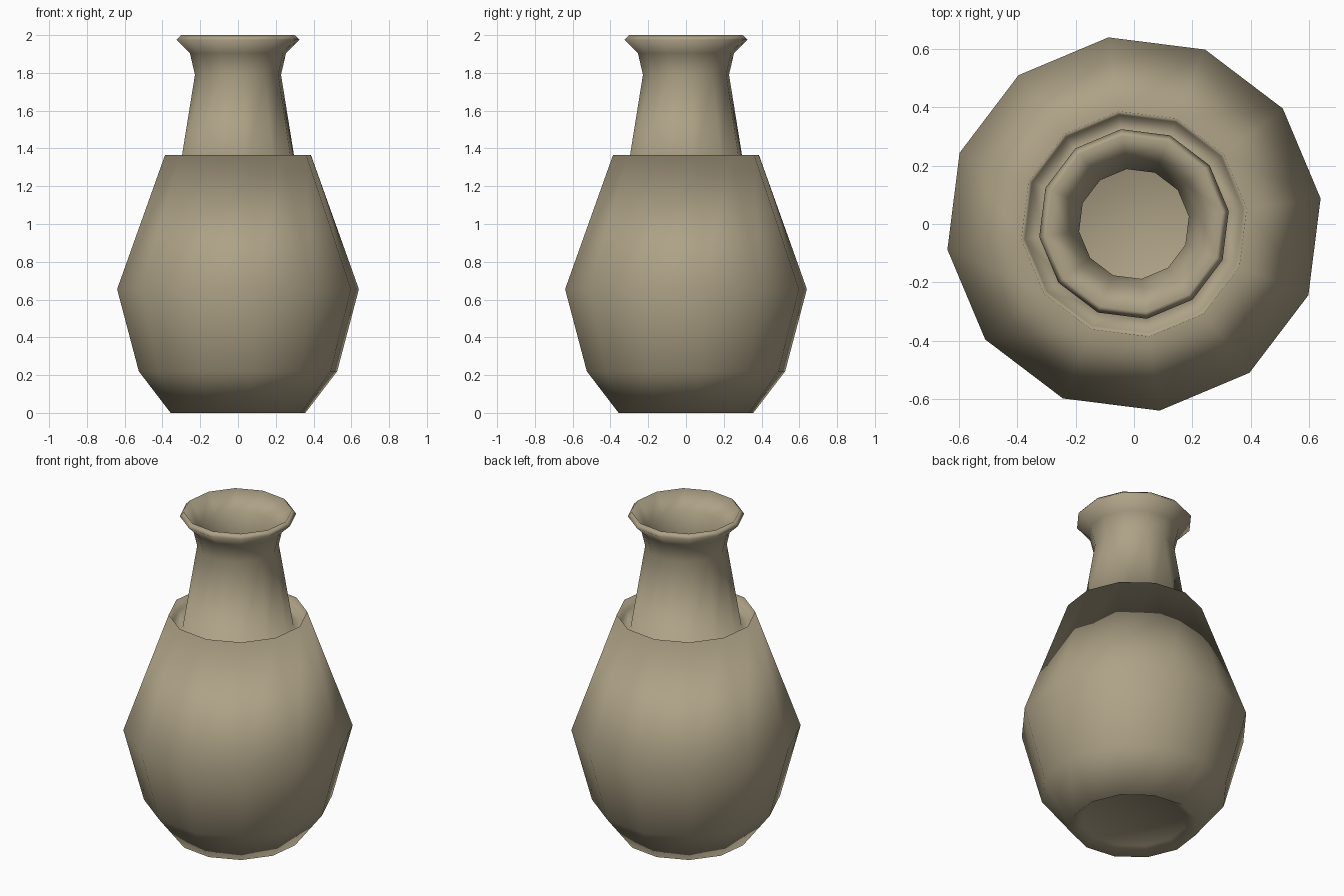
import bpy, bmesh
from math import cos, sin, radians, pi

if "Cube" in bpy.data.objects:
    bpy.data.objects.remove(bpy.data.objects["Cube"])

SIDES = 12
PHASE = radians(7.8)

# Profile (radius, height): recessed foot, belly, shoulder groove, neck, lip, then inside
PROFILE = [
    (0.30, 0.04), (0.36, 0.0),
    (0.53, 0.22), (0.646, 0.655), (0.39, 1.365),
    (0.378, 1.30), (0.312, 1.285),
    (0.23, 1.79), (0.257, 1.905), (0.328, 1.975), (0.305, 2.0),
    (0.225, 1.89), (0.19, 1.78), (0.25, 1.30),
    (0.34, 1.24), (0.59, 0.655), (0.48, 0.25), (0.34, 0.08),
]


def lathe(name, profile):
    bm = bmesh.new()
    rings = [[bm.verts.new((r * cos(PHASE + 2 * pi * i / SIDES),
                            r * sin(PHASE + 2 * pi * i / SIDES), z))
              for i in range(SIDES)] for r, z in profile]
    for a, b in zip(rings, rings[1:]):
        for i in range(SIDES):
            j = (i + 1) % SIDES
            bm.faces.new((a[i], a[j], b[j], b[i]))
    # Close the underside and the inner floor
    bm.faces.new(rings[0][::-1])
    bm.faces.new(rings[-1])
    for f in bm.faces:
        f.smooth = True
    mesh = bpy.data.meshes.new(name)
    bm.to_mesh(mesh)
    bm.free()
    obj = bpy.data.objects.new(name, mesh)
    bpy.context.collection.objects.link(obj)
    return obj


vase = lathe("vase", PROFILE)

# Clay colour
clay = bpy.data.materials.new("clay")
clay.diffuse_color = (0.42, 0.36, 0.24, 1)
clay.use_nodes = True
clay.node_tree.nodes["Principled BSDF"].inputs["Base Color"].default_value = clay.diffuse_color
vase.data.materials.append(clay)
